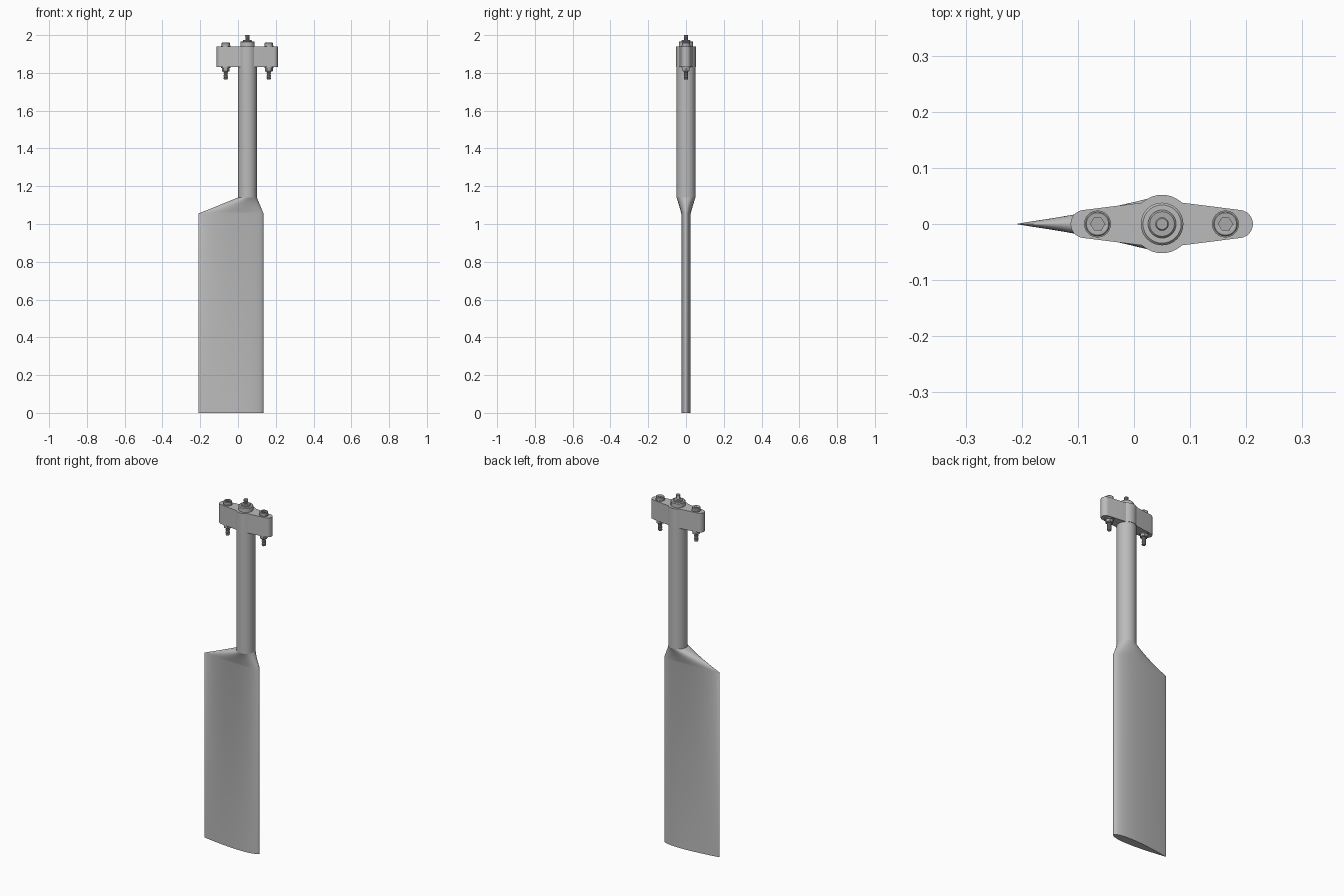
import bpy, bmesh, math

if "Cube" in bpy.data.objects:
    bpy.data.objects.remove(bpy.data.objects["Cube"])


def material(name, value):
    m = bpy.data.materials.new(name)
    m.use_nodes = True
    colour = (value, value, value, 1)
    m.diffuse_color = colour
    m.node_tree.nodes["Principled BSDF"].inputs["Base Color"].default_value = colour
    return m


GREY = material("light grey", 0.5)
STEEL = material("steel grey", 0.4)
AXIS = 0.05                # x of the shaft
ARM_LOW, ARM_TOP = 1.83, 1.94


def loft(name, rings, mat, angle=35):
    """Skin a stack of closed rings and cap both ends."""
    bm = bmesh.new()
    loops = [[bm.verts.new(p) for p in ring] for ring in rings]
    n = len(loops[0])
    for a, b in zip(loops, loops[1:]):
        for i in range(n):
            j = (i + 1) % n
            bm.faces.new((a[i], a[j], b[j], b[i]))
    bm.faces.new(loops[0][::-1])
    bm.faces.new(loops[-1])
    bmesh.ops.recalc_face_normals(bm, faces=bm.faces)
    mesh = bpy.data.meshes.new(name)
    bm.to_mesh(mesh)
    bm.free()
    obj = bpy.data.objects.new(name, mesh)
    bpy.context.collection.objects.link(obj)
    mesh.materials.append(mat)
    bpy.ops.object.select_all(action="DESELECT")
    obj.select_set(True)
    bpy.context.view_layer.objects.active = obj
    bpy.ops.object.shade_smooth_by_angle(angle=math.radians(angle))
    return obj


def turned(name, x, profile, mat, sides=32):
    """Stack circles given as (radius, height)."""
    rings = [[(x + r * math.cos(k * math.tau / sides), r * math.sin(k * math.tau / sides), z)
              for k in range(sides)] for r, z in profile]
    return loft(name, rings, mat)


# Blade: symmetric foil section, lofted into the round shaft
N = 64
LEAD, TRAIL, HALF = 0.135, -0.21, 0.025


def foil(k):
    a = k * math.tau / N
    c = (1 - math.cos(a)) / 2
    t = 0.2969 * c ** 0.5 - 0.126 * c - 0.3516 * c**2 + 0.2843 * c**3 - 0.1036 * c**4
    y = HALF * t / 0.1 * (1 if k <= N // 2 else -1)
    return LEAD + (TRAIL - LEAD) * c, y


def blend(k, t):
    a = k * math.tau / N
    x, y = foil(k)
    return (x + (AXIS + 0.05 * math.cos(a) - x) * t,
            y + (0.05 * math.sin(a) - y) * t, 1.055 + 0.085 * t)


section = [foil(k) for k in range(N)]
rings = [[(x, y, 0) for x, y in section]]
rings += [[blend(k, s / 8) for k in range(N)] for s in range(9)]
loft("blade", rings, GREY, 40)

# Shaft
turned("shaft", AXIS, [(0.05, 1.14), (0.05, ARM_TOP - 0.01)], GREY, 64)


# Tiller arm: outline of a round hub with a tapering lug on either side
def arc(cx, r, start, end, steps):
    return [(cx + r * math.cos(math.radians(start + (end - start) * i / steps)),
             r * math.sin(math.radians(start + (end - start) * i / steps)))
            for i in range(steps + 1)]


outline = (arc(0.187, 0.025, -84, 84, 16) + arc(AXIS, 0.052, 47, 133, 16)
           + arc(-0.088, 0.025, 96, 264, 16) + arc(AXIS, 0.052, 227, 313, 16))
loft("tiller_arm", [[(x, y, z) for x, y in outline] for z in (ARM_LOW, ARM_TOP)], GREY, 30)

# Hub fastener: flange, collar and threaded stud
turned("hub_flange", AXIS, [(0.038, ARM_TOP), (0.038, 1.963), (0.034, 1.967)], GREY)
turned("hub_collar", AXIS, [(0.025, 1.965), (0.025, 1.97), (0.022, 1.973)], STEEL)


def thread(name, x, radius, low, high):
    turns = 5
    step = (high - low) / turns
    profile = []
    for i in range(turns):
        z = low + i * step
        profile += [(radius * 0.82, z), (radius, z + step * 0.5)]
    turned(name, x, profile + [(radius * 0.82, high)], STEEL, 20)


thread("hub_stud", AXIS, 0.012, 1.97, 2.0)

# Arm bolts: socket head above, washer, nut and thread below
for side, x in (("right", -0.065), ("left", 0.163)):
    turned(side + "_bolt_washer", x, [(0.024, ARM_TOP), (0.024, 1.944)], STEEL)
    head = turned(side + "_bolt_head", x, [(0.022, 1.944), (0.022, 1.958), (0.020, 1.96)], STEEL)
    cutter = turned(side + "_socket_cutter", x, [(0.0125, 1.949), (0.0125, 1.97)], STEEL, 6)
    cutter.hide_render = True
    cutter.hide_set(True)
    cut = head.modifiers.new("socket", "BOOLEAN")
    cut.object = cutter
    cut.solver = "EXACT"
    turned(side + "_lower_washer", x, [(0.024, 1.825), (0.024, ARM_LOW)], STEEL)
    turned(side + "_nut", x, [(0.017, 1.807), (0.021, 1.81), (0.021, 1.825)], STEEL, 6)
    thread(side + "_bolt_thread", x, 0.0115, 1.765, 1.809)
